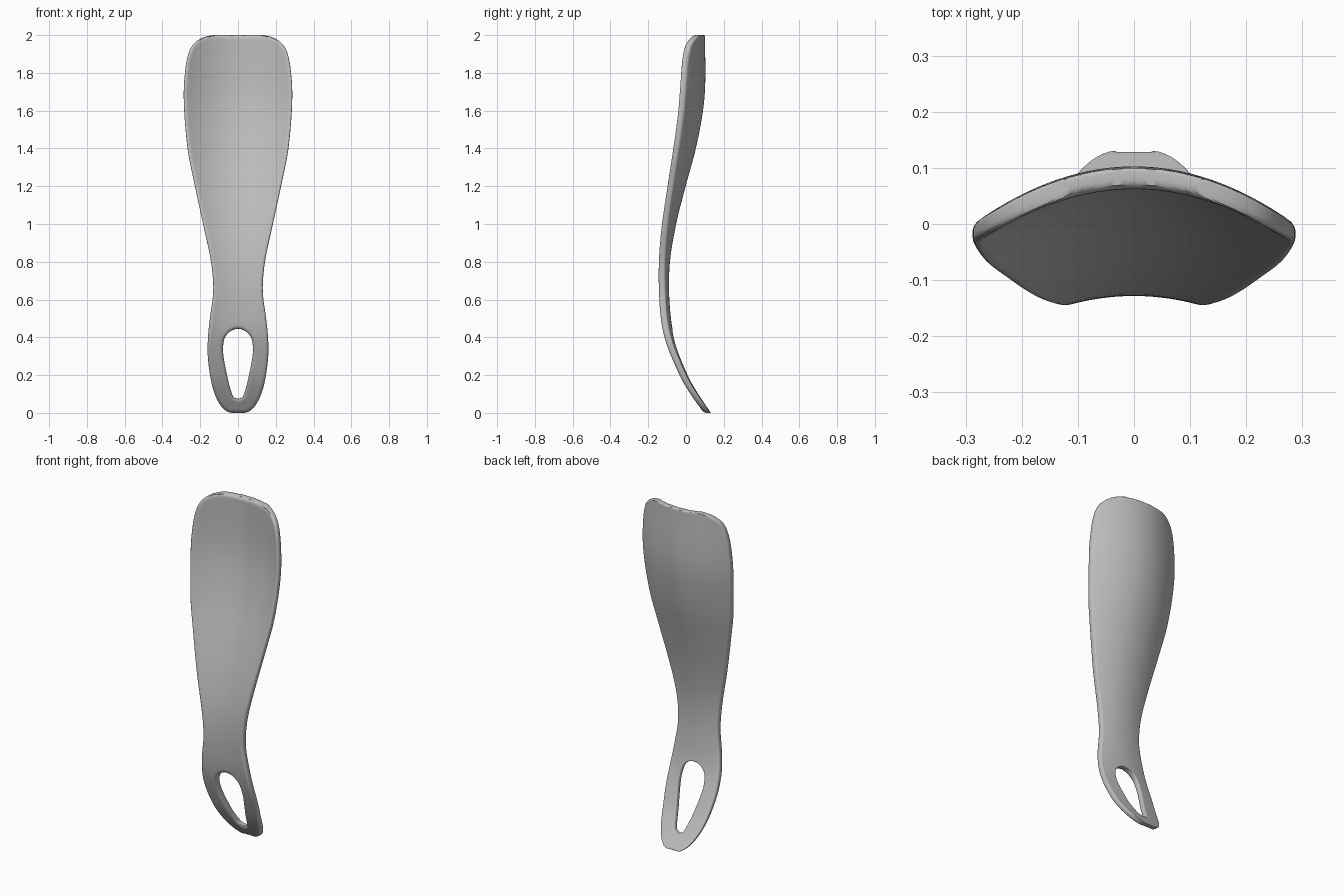
import bpy, bmesh
from math import acos, cos, pi, sqrt
from mathutils import Vector, kdtree

cube = bpy.data.objects.get("Cube")
if cube:
    bpy.data.objects.remove(cube, do_unlink=True)

HOLE_LOW, HOLE_TOP = 0.075, 0.445
THICK, FRONT_R, BACK_R = 0.038, 0.018, 0.007
COLS = 24


def angle(z, low, high):
    """Remap a height so rounded ends become smooth to interpolate."""
    return acos(max(-1, min(1, 1 - 2 * (z - low) / (high - low))))


def curve(points, remap=lambda z: z):
    """Smooth cubic curve through (height, value) points."""
    xs = [remap(p[0]) for p in points]
    ys = [p[1] for p in points]
    last = len(xs) - 1

    def slope(i):
        a, b = max(i - 1, 0), min(i + 1, last)
        return (ys[b] - ys[a]) / (xs[b] - xs[a])

    def value(z):
        x = remap(z)
        i = max([n for n in range(last) if xs[n] <= x], default=0)
        h = xs[i + 1] - xs[i]
        t = (x - xs[i]) / h
        return (ys[i] * (1 + 2 * t) * (1 - t) ** 2 + ys[i + 1] * t * t * (3 - 2 * t)
                + h * slope(i) * t * (1 - t) ** 2 + h * slope(i + 1) * t * t * (t - 1))
    return value


# Half width of the outline, half width of the hanging hole, centre line of the back
half_width = curve([(0, .03), (.02, .075), (.06, .105), (.12, .13), (.2, .148), (.3, .16),
                    (.4, .159), (.5, .149), (.65, .131), (.8, .143), (1, .185), (1.2, .228),
                    (1.4, .267), (1.65, .287), (1.8, .281), (1.9, .263), (1.95, .238),
                    (1.98, .2), (2, .12)], lambda z: angle(z, 0, 2))
hole_width = curve([(.075, 0), (.085, .024), (.11, .035), (.2, .058), (.3, .077), (.35, .079),
                    (.4, .069), (.43, .043), (.445, 0)],
                   lambda z: angle(z, HOLE_LOW, HOLE_TOP))
back_line = curve([(0, .132), (.1, .065), (.2, .01), (.4, -.062), (.6, -.088), (.8, -.085),
                   (1, -.052), (1.2, -.002), (1.4, .052), (1.6, .09), (1.75, .102), (2, .1)])
bow = curve([(0, .2), (.3, .5), (.7, 1.2), (1.2, 1.25), (2, 1.25)])


def eased(low, high, count):
    return [low + (high - low) * (1 - cos(pi * i / count)) / 2 for i in range(count)]


# Rows crowd towards the tip, the hole ends and the top
rows = eased(0, HOLE_LOW, 14) + eased(HOLE_LOW, HOLE_TOP, 28) + eased(HOLE_TOP, 2, 70) + [2.0]
spread = eased(0, 1, COLS) + [1.0]


def is_open(z):
    return HOLE_LOW < z < HOLE_TOP


flat = []
for z in rows:
    inner = hole_width(z) if is_open(z) else 0
    flat.append([Vector((inner + (half_width(z) - inner) * s, 0, z)) for s in spread])

# Distance to the rim drives the rounded edges
rim = [r[-1] for r in flat] + flat[0] + flat[-1]
rim += [r[0] for r in flat if HOLE_LOW <= r[0].z <= HOLE_TOP]
tree = kdtree.KDTree(len(rim))
for n, p in enumerate(rim):
    tree.insert(p, n)
tree.balance()


def rounding(d, r):
    return r - sqrt(r * r - (r - d) ** 2) if d < r else 0


bm = bmesh.new()
back, front = [], []
for row in flat:
    back.append([])
    front.append([])
    for p in row:
        d = tree.find(p)[2]
        y = back_line(p.z) - bow(p.z) * p.x ** 2
        back[-1].append(bm.verts.new((p.x, y - rounding(d, BACK_R), p.z)))
        front[-1].append(bm.verts.new((p.x, y - THICK + rounding(d, FRONT_R), p.z)))


def wall(i, j, k, m):
    bm.faces.new((back[i][j], back[k][m], front[k][m], front[i][j]))


# Front and back skins, then walls along the rim and the hole
for i in range(len(rows) - 1):
    for j in range(COLS):
        for skin in (back, front):
            bm.faces.new((skin[i][j], skin[i][j + 1], skin[i + 1][j + 1], skin[i + 1][j]))
    wall(i, COLS, i + 1, COLS)
    if is_open(rows[i]) or is_open(rows[i + 1]):
        wall(i, 0, i + 1, 0)
for j in range(COLS):
    wall(0, j, 0, j + 1)
    wall(len(rows) - 1, j, len(rows) - 1, j + 1)

# Mirror the half and weld the centre line
bmesh.ops.mirror(bm, geom=bm.verts[:] + bm.edges[:] + bm.faces[:], axis='X', merge_dist=0.0002)
bmesh.ops.recalc_face_normals(bm, faces=bm.faces[:])
mesh = bpy.data.meshes.new("shoehorn")
bm.to_mesh(mesh)
bm.free()
shoehorn = bpy.data.objects.new("shoehorn", mesh)
bpy.context.collection.objects.link(shoehorn)

grey = bpy.data.materials.new("light grey")
grey.use_nodes = True
colour = (0.52, 0.52, 0.52, 1)
grey.diffuse_color = colour
grey.node_tree.nodes["Principled BSDF"].inputs["Base Color"].default_value = colour
mesh.materials.append(grey)

bpy.ops.object.select_all(action='DESELECT')
shoehorn.select_set(True)
bpy.context.view_layer.objects.active = shoehorn
bpy.ops.object.shade_smooth_by_angle(angle=pi / 3)
